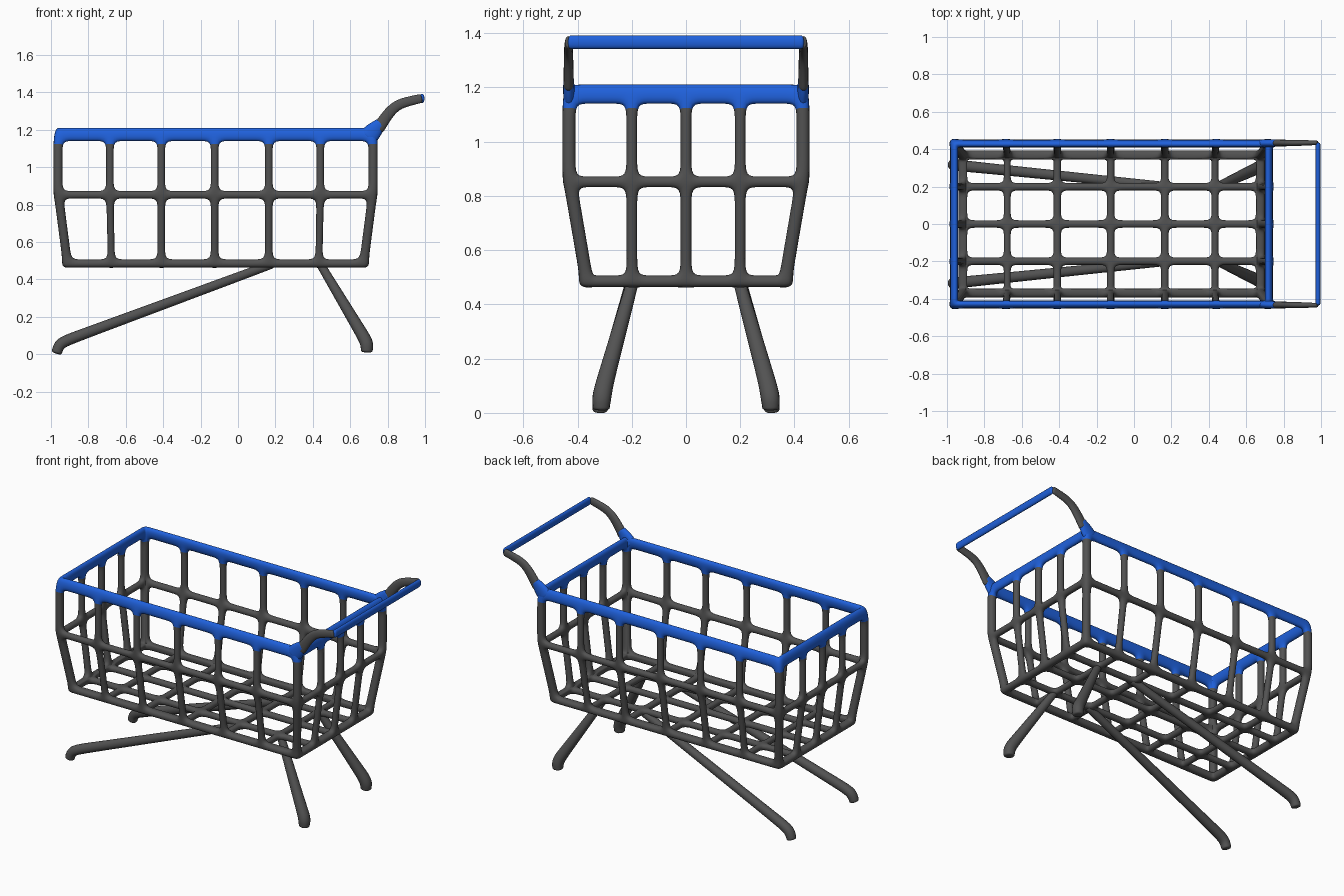
import bpy, bmesh
from mathutils import Vector

if "Cube" in bpy.data.objects:
    bpy.data.objects.remove(bpy.data.objects["Cube"])


def material(name, col):
    m = bpy.data.materials.new(name)
    m.diffuse_color = (*col, 1)
    m.use_nodes = True
    m.node_tree.nodes["Principled BSDF"].inputs["Base Color"].default_value = m.diffuse_color
    return m


GREY = material("dark grey", (0.085, 0.085, 0.085))
BLUE = material("blue", (0.014, 0.12, 0.72))


def finish(name, bm, mats, solid=0):
    """Turn a cage into a smooth subdivided object."""
    me = bpy.data.meshes.new(name)
    bm.to_mesh(me)
    bm.free()
    ob = bpy.data.objects.new(name, me)
    bpy.context.collection.objects.link(ob)
    if solid:
        s = ob.modifiers.new("solid", 'SOLIDIFY')
        s.thickness, s.offset, s.use_even_offset = solid, -1, True
    ob.modifiers.new("smooth", 'SUBSURF').levels = 2
    bpy.context.view_layer.update()
    dg = bpy.context.evaluated_depsgraph_get()
    new = bpy.data.meshes.new_from_object(ob.evaluated_get(dg))
    ob.modifiers.clear()
    ob.data = new
    new.materials.clear()
    for m in mats:
        new.materials.append(m)
    for p in new.polygons:
        p.use_smooth = True
    return ob


def lines(bars, off):
    """Grid coordinates plus a flag per interval: True where a bar lies."""
    co, flag = [], []
    for i, (a, b) in enumerate(bars):
        co += [a, b]
        flag.append(True)
        if i < len(bars) - 1:
            co += [b + off, bars[i + 1][0] - off]
            flag += [False] * 3
    return co, flag


def mid(centres, w=0.0215):
    return [(c - w, c + w) for c in centres]


# Basket: lattice walls and floor
CX, HX, HY = -0.12, 0.868, 0.457
Z0, Z1 = 0.462, 1.217
X = lines([(-0.988, -0.938)] + mid([-0.685, -0.41, -0.125, 0.165, 0.44])
          + [(0.698, 0.748)], 0.055)
Y = lines([(-0.457, -0.407)] + mid([-0.2, 0, 0.2]) + [(0.407, 0.457)], 0.045)
Z = lines([(Z0, 0.507), (0.828, 0.871), (1.14, Z1)], 0.065)


def warp(x, y, z):
    """Narrow the basket below the middle rail and slightly at the rim."""
    t = min(1, max(0, (0.87 - z) / 0.36))
    top = 0.012 if z > 1.2 else 0

    def pull(v, half, d):
        u = v / half
        k = min(1, abs(u) / 0.89) ** 6
        return v - (d * t + top) * k * (1 if u > 0 else -1)
    return Vector((CX + pull(x - CX, HX, 0.047), pull(y, HY, 0.062), z))


bm = bmesh.new()
centre = Vector((CX, 0, 0.85))


def sheet(U, V, point):
    (us, fu), (vs, fv) = U, V
    for i in range(len(fu)):
        for j in range(len(fv)):
            if not (fu[i] or fv[j]):
                continue
            quad = [(us[i], vs[j]), (us[i + 1], vs[j]),
                    (us[i + 1], vs[j + 1]), (us[i], vs[j + 1])]
            f = bm.faces.new([bm.verts.new(warp(*point(u, v))) for u, v in quad])
            f.normal_update()
            if f.normal.dot(f.calc_center_median() - centre) < 0:
                f.normal_flip()


for s in (-1, 1):
    sheet(X, Z, lambda u, v: (u, s * HY, v))
    sheet(Y, Z, lambda u, v: (CX + s * HX, u, v))
sheet(X, Y, lambda u, v: (u, v, Z0))
bmesh.ops.remove_doubles(bm, verts=bm.verts, dist=0.0005)
basket = finish("basket", bm, [GREY, BLUE], solid=0.042)
# Blue rim
for p in basket.data.polygons:
    p.material_index = 1 if p.center.z > 1.122 else 0


def tube(name, pts, radii, mat, ref):
    """Square cage swept along a path, smoothed to a round bar."""
    pts = [Vector(p) for p in pts]
    # support rings close to both ends keep the bar length
    a = pts[0] + (pts[1] - pts[0]).normalized() * 0.015
    b = pts[-1] + (pts[-2] - pts[-1]).normalized() * 0.015
    pts = [pts[0], a] + pts[1:-1] + [b, pts[-1]]
    radii = [radii[0]] + list(radii) + [radii[-1]]
    bm = bmesh.new()
    rings = []
    for i, p in enumerate(pts):
        t = (pts[min(i + 1, len(pts) - 1)] - pts[max(i - 1, 0)]).normalized()
        r = Vector(ref)
        side = (r - t * r.dot(t)).normalized()
        other = t.cross(side)
        ra, rb = radii[i] if isinstance(radii[i], tuple) else (radii[i],) * 2
        rings.append([bm.verts.new(p + side * ra * x + other * rb * y)
                      for x, y in ((1, 1), (-1, 1), (-1, -1), (1, -1))])
    for q, w in zip(rings, rings[1:]):
        for k in range(4):
            bm.faces.new((q[k], q[(k + 1) % 4], w[(k + 1) % 4], w[k]))
    bm.faces.new(rings[0][::-1])
    bm.faces.new(rings[-1])
    bmesh.ops.recalc_face_normals(bm, faces=bm.faces)
    return finish(name, bm, [mat])


for s, n in ((-1, "right"), (1, "left")):
    # Legs with bent feet
    tube("long_leg_" + n,
         [(0.19, s * 0.2, 0.485), (0.1, s * 0.208, 0.451), (-0.8, s * 0.299, 0.118),
          (-0.90, s * 0.309, 0.081), (-0.955, s * 0.315, 0.056), (-0.972, s * 0.317, 0.002)],
         [0.025, 0.026, 0.031, 0.033, 0.034, 0.031], GREY, (0, 1, 0))
    tube("short_leg_" + n,
         [(0.435, s * 0.195, 0.49), (0.465, s * 0.208, 0.44), (0.65, s * 0.295, 0.13),
          (0.683, s * 0.308, 0.075), (0.69, s * 0.312, 0.045), (0.688, s * 0.313, 0.008)],
         [0.024, 0.026, 0.035, 0.038, 0.038, 0.034], GREY, (0, 1, 0))
    # Handle arm and its blue flared base
    tube("handle_arm_" + n,
         [(0.745, s * 0.433, 1.2), (0.775, s * 0.433, 1.245), (0.81, s * 0.433, 1.295),
          (0.85, s * 0.433, 1.332), (0.9, s * 0.434, 1.35), (0.985, s * 0.434, 1.369)],
         [(0.02, 0.036), (0.02, 0.034), (0.019, 0.032), (0.018, 0.03),
          (0.017, 0.028), (0.013, 0.026)], GREY, (0, 1, 0))
    tube("handle_base_" + n,
         [(0.69, s * 0.43, 1.155), (0.73, s * 0.432, 1.2), (0.768, s * 0.433, 1.24)],
         [(0.024, 0.055), (0.023, 0.05), (0.021, 0.034)], BLUE, (0, 1, 0))

# Handle grip
tube("handle_grip", [(0.984, -0.436, 1.367), (0.984, -0.38, 1.367),
                     (0.984, 0.38, 1.367), (0.984, 0.436, 1.367)],
     [(0.027, 0.014)] * 4, BLUE, (0, 0, 1))
